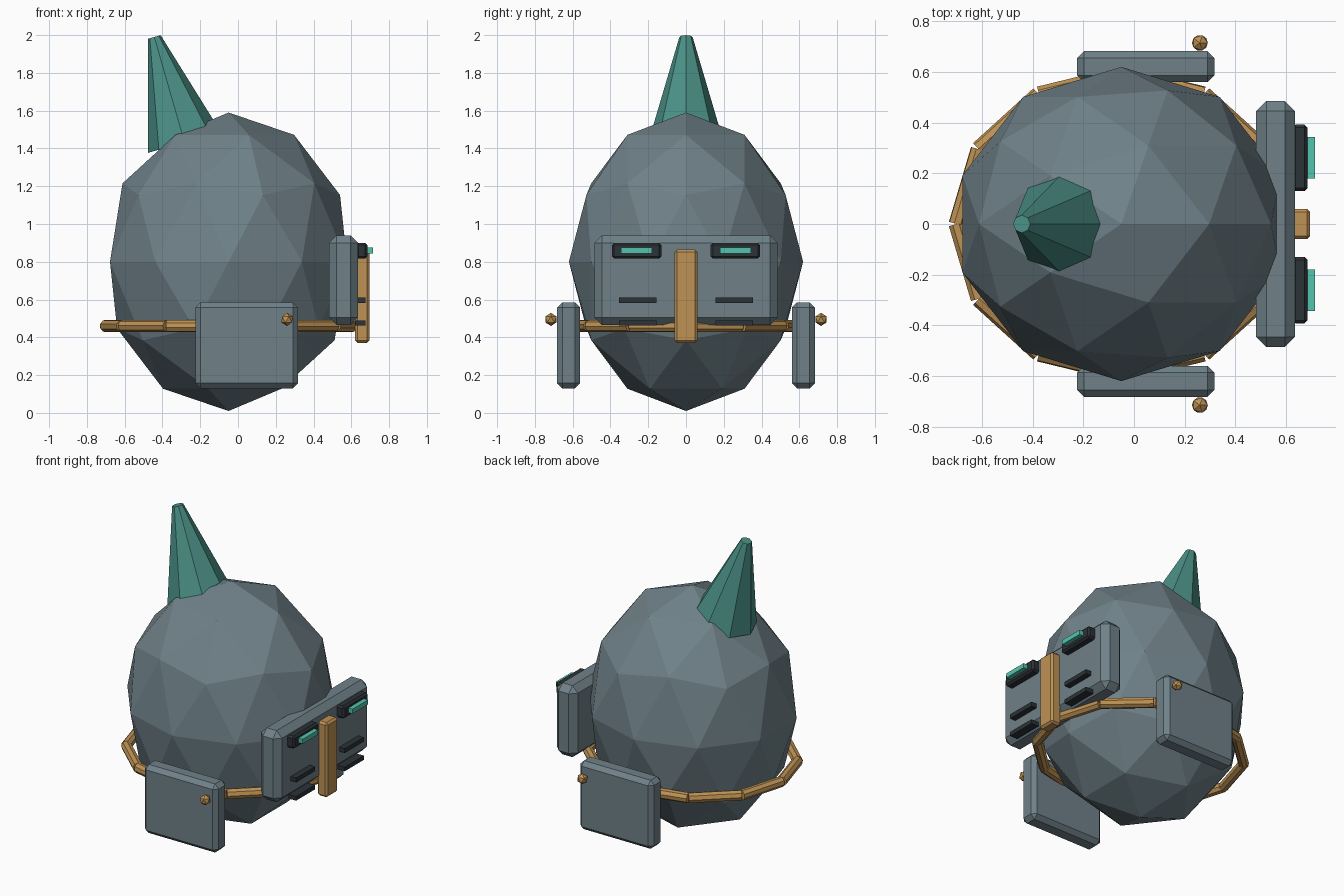
import bpy, math
from mathutils import Vector

if "Cube" in bpy.data.objects:
    bpy.data.objects.remove(bpy.data.objects["Cube"])


def material(name, rgb):
    m = bpy.data.materials.new(name)
    m.diffuse_color = (*rgb, 1)
    m.use_nodes = True
    m.node_tree.nodes["Principled BSDF"].inputs["Base Color"].default_value = m.diffuse_color
    return m


STEEL = material("steel", (0.16, 0.22, 0.25))
TEAL = material("teal", (0.07, 0.28, 0.24))
GLOW = material("glow", (0.09, 0.55, 0.42))
BRASS = material("brass", (0.52, 0.29, 0.09))
DARK = material("dark", (0.025, 0.032, 0.038))


def finish(name, mat):
    ob = bpy.context.object
    ob.name = name
    ob.data.materials.append(mat)
    return ob


def box(name, lo, hi, mat, bevel=0.0):
    lo, hi = Vector(lo), Vector(hi)
    bpy.ops.mesh.primitive_cube_add(size=1, location=(lo + hi) / 2)
    ob = finish(name, mat)
    ob.scale = hi - lo
    bpy.ops.object.transform_apply(location=False, rotation=False, scale=True)
    if bevel:
        mod = ob.modifiers.new("chamfer", "BEVEL")
        mod.width = bevel
        mod.segments = 1
    return ob


def taper(name, a, b, r1, r2, sides, mat):
    a, b = Vector(a), Vector(b)
    d = b - a
    bpy.ops.mesh.primitive_cone_add(vertices=sides, radius1=r1, radius2=r2,
                                    depth=d.length, location=(a + b) / 2)
    ob = finish(name, mat)
    ob.rotation_mode = "QUATERNION"
    ob.rotation_quaternion = Vector((0, 0, 1)).rotation_difference(d)
    return ob


# Faceted egg-shaped helmet shell
bpy.ops.mesh.primitive_ico_sphere_add(subdivisions=2, radius=1, location=(-0.05, 0, 0.8))
finish("helmet_shell", STEEL).scale = (0.66, 0.62, 0.79)

# Swept-back crest horn
taper("crest_horn", (-0.283, 0, 1.432), (-0.443, 0, 1.99), 0.2, 0.035, 8, TEAL)

# Brass band made of twelve straight rods
ring = [(-0.05 + 0.65 * math.cos(math.radians(30 * i)),
         0.59 * math.sin(math.radians(30 * i)), 0.46) for i in range(12)]
for i in range(12):
    taper(f"band_rod_{i + 1}", ring[i], ring[(i + 1) % 12], 0.033, 0.033, 8, BRASS)

# Face plate and nose guard
box("face_plate", (0.482, -0.485, 0.465), (0.635, 0.485, 0.94), STEEL, 0.04)
box("nose_guard", (0.62, -0.06, 0.37), (0.695, 0.06, 0.865), BRASS, 0.013)

for side, s in (("left", 1), ("right", -1)):
    # Mirrored pairs: give y limits for one side
    def pair(name, x, y, z, mat, bevel=0.0):
        ys = sorted((s * y[0], s * y[1]))
        box(f"{side}_{name}", (x[0], ys[0], z[0]), (x[1], ys[1], z[1]), mat, bevel)

    # Eye slit with glowing lens
    pair("eye_frame", (0.625, 0.685), (0.13, 0.392), (0.817, 0.9), DARK, 0.012)
    pair("eye_lens", (0.67, 0.715), (0.18, 0.343), (0.845, 0.876), GLOW)
    # Breathing vents
    pair("upper_vent", (0.62, 0.675), (0.155, 0.355), (0.583, 0.612), DARK)
    pair("lower_vent", (0.62, 0.675), (0.155, 0.355), (0.462, 0.49), DARK)
    # Cheek plate and its rivet
    pair("cheek_plate", (-0.225, 0.317), (0.56, 0.682), (0.13, 0.585), STEEL, 0.027)
    bpy.ops.mesh.primitive_ico_sphere_add(subdivisions=1, radius=0.035,
                                          location=(0.26, s * 0.715, 0.495))
    finish(f"{side}_rivet", BRASS)
